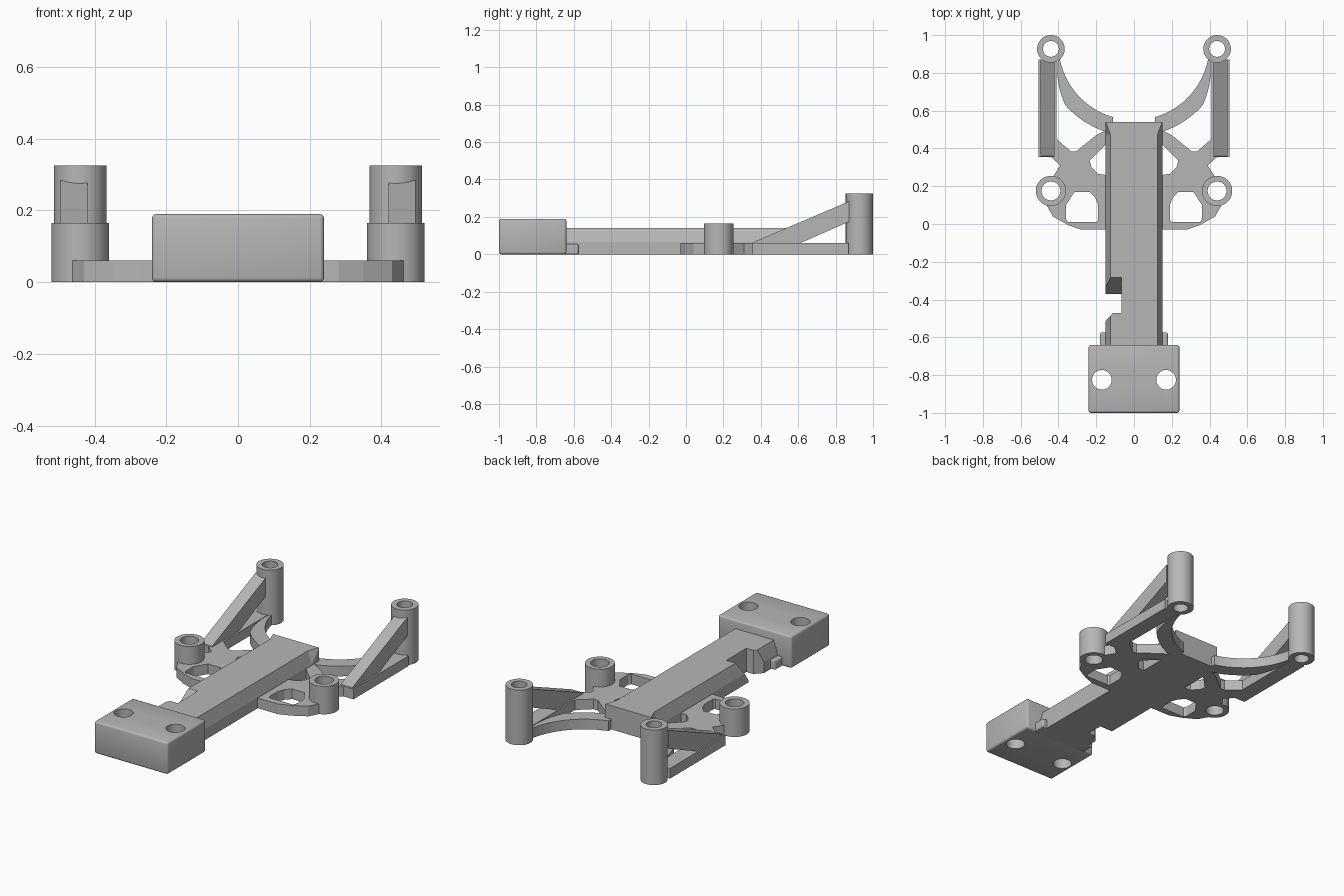
import bpy, bmesh, math
from mathutils import Vector

if "Cube" in bpy.data.objects:
    bpy.data.objects.remove(bpy.data.objects["Cube"], do_unlink=True)

grey = bpy.data.materials.new("plain_grey")
grey.use_nodes = True
grey.diffuse_color = (0.47, 0.47, 0.47, 1)
grey.node_tree.nodes["Principled BSDF"].inputs["Base Color"].default_value = grey.diffuse_color

PLATE = 0.06


def loft(name, sections, bevel=0):
    """Solid through matching closed cross-sections."""
    bm = bmesh.new()
    rings = [[bm.verts.new(p) for p in s] for s in sections]
    for a, b in zip(rings, rings[1:]):
        for i in range(len(a)):
            j = (i + 1) % len(a)
            bm.faces.new((a[i], a[j], b[j], b[i]))
    bm.faces.new(rings[0])
    bm.faces.new(rings[-1])
    if bevel:
        bmesh.ops.bevel(bm, geom=bm.edges[:], offset=bevel, segments=3,
                        profile=0.5, affect='EDGES')
    bmesh.ops.recalc_face_normals(bm, faces=bm.faces[:])
    me = bpy.data.meshes.new(name)
    bm.to_mesh(me)
    bm.free()
    me.materials.append(grey)
    ob = bpy.data.objects.new(name, me)
    bpy.context.collection.objects.link(ob)
    return ob


def prism(name, pts, z0, z1, bevel=0):
    return loft(name, [[(x, y, z) for x, y in pts] for z in (z0, z1)], bevel)


def side_prism(name, pts, x0, x1):
    return loft(name, [[(x, y, z) for y, z in pts] for x in (x0, x1)])


def rect(x0, x1, y0, y1):
    return [(x0, y0), (x1, y0), (x1, y1), (x0, y1)]


def circle(cx, cy, r, n=48):
    return [(cx + r * math.cos(math.tau * i / n), cy + r * math.sin(math.tau * i / n))
            for i in range(n)]


def cut(ob, cutters):
    """Subtract the cutters, bake the result and delete them."""
    for c in cutters:
        c.hide_render = True
        m = ob.modifiers.new("cut", 'BOOLEAN')
        m.operation, m.solver, m.object = 'DIFFERENCE', 'EXACT', c
    bpy.context.view_layer.update()
    me = bpy.data.meshes.new_from_object(
        ob.evaluated_get(bpy.context.evaluated_depsgraph_get()))
    ob.modifiers.clear()
    ob.data = me
    for c in cutters:
        bpy.data.objects.remove(c, do_unlink=True)


def hole(cx, cy, r):
    return prism("hole_cutter", circle(cx, cy, r), -0.1, 0.5)


def smooth(ob):
    bpy.ops.object.select_all(action='DESELECT')
    ob.select_set(True)
    bpy.context.view_layer.objects.active = ob
    bpy.ops.object.shade_smooth_by_angle(angle=math.radians(30))


# Front mounting block with two bolt holes
block = prism("front_block", rect(-0.24, 0.24, -1, -0.64), 0, 0.19, bevel=0.012)
cut(block, [hole(s * 0.17, -0.825, 0.052) for s in (-1, 1)])
smooth(block)

# Central beam: sloped upper sides that flare to a square rear end
def beam_section(y, top, shoulder):
    half = [(0.15, 0), (0.15, shoulder), (top, 0.14)]
    return [(x, y, z) for x, z in half] + [(-x, y, z) for x, z in reversed(half)]

beam = loft("central_beam", [beam_section(-0.66, 0.125, 0.065),
                             beam_section(0.475, 0.125, 0.065),
                             beam_section(0.54, 0.149, 0.138)])
cut(beam, [
    side_prism("notch_cutter", [(-0.47, -0.1), (-0.37, -0.1), (-0.37, 0.01),
                                (-0.28, 0.145), (-0.28, 0.3), (-0.47, 0.3)], -0.3, -0.065),
    prism("corner_cutter", [(-0.11, -0.469), (-0.17, -0.535), (-0.3, -0.469)], -0.1, 0.3)])

WINDOWS = [
    # lower window, then the triangle beside the beam
    [(0.2, 0.01), (0.35, 0.01), (0.36, 0.025), (0.36, 0.1), (0.315, 0.17),
     (0.235, 0.17), (0.205, 0.14), (0.19, 0.1), (0.19, 0.02)],
    [(0.15, 0.42), (0.15, 0.26), (0.19, 0.265), (0.225, 0.3), (0.235, 0.335)],
]
OUTLINE = [(0.1, -0.03), (0.28, -0.03), (0.35, -0.005), (0.43, 0.04), (0.468, 0.11),
           (0.47, 0.2), (0.43, 0.25), (0.39, 0.31), (0.44, 0.355), (0.505, 0.355),
           (0.505, 0.87), (0.41, 0.87), (0.41, 0.45), (0.335, 0.385), (0.305, 0.385),
           (0.2, 0.47), (0.1, 0.52)]

for side, s in (("left", 1), ("right", -1)):
    def flip(pts):
        return [(s * x, y) for x, y in pts]

    # Flat cross-braced bracket with the rail under the strut
    bracket = prism(side + "_bracket", flip(OUTLINE), 0, PLATE)
    cut(bracket, [prism("window_cutter", flip(w), -0.1, 0.2) for w in WINDOWS]
        + [hole(s * 0.44, 0.175, 0.05)])

    # Curved arm from the beam to the rear post
    steps = 24
    inner, outer = [], []
    for i in range(steps + 1):
        t = i / steps
        a = math.radians(-9 - 65 * t)
        r = 0.405 + 0.08 * min(1, 2 * t)
        inner.append((0.4 * math.cos(a), 0.95 + 0.4 * math.sin(a)))
        outer.append((r * math.cos(a), 0.95 + r * math.sin(a)))
    arc = inner + [(0.11, 0.5)] + outer[::-1]
    smooth(prism(side + "_curved_arm", flip(arc), 0, PLATE))

    # Hollow posts
    for name, y, r, bore, h in (("front_post", 0.175, 0.08, 0.05, 0.165),
                                ("rear_post", 0.927, 0.073, 0.042, 0.325)):
        post = prism(side + "_" + name, circle(s * 0.44, y, r), 0, h)
        cut(post, [hole(s * 0.44, y, bore)])
        smooth(post)

    # Sloping strut up to the rear post
    side_prism(side + "_strut", [(0.355, 0.055), (0.6, 0.055), (0.872, 0.175),
                                 (0.872, 0.283), (0.36, 0.065)], s * 0.42, s * 0.495)

    # Small locating tab behind the block
    prism(side + "_tab", flip(rect(0.1, 0.18, -0.65, -0.575)), 0, 0.055, bevel=0.008)
